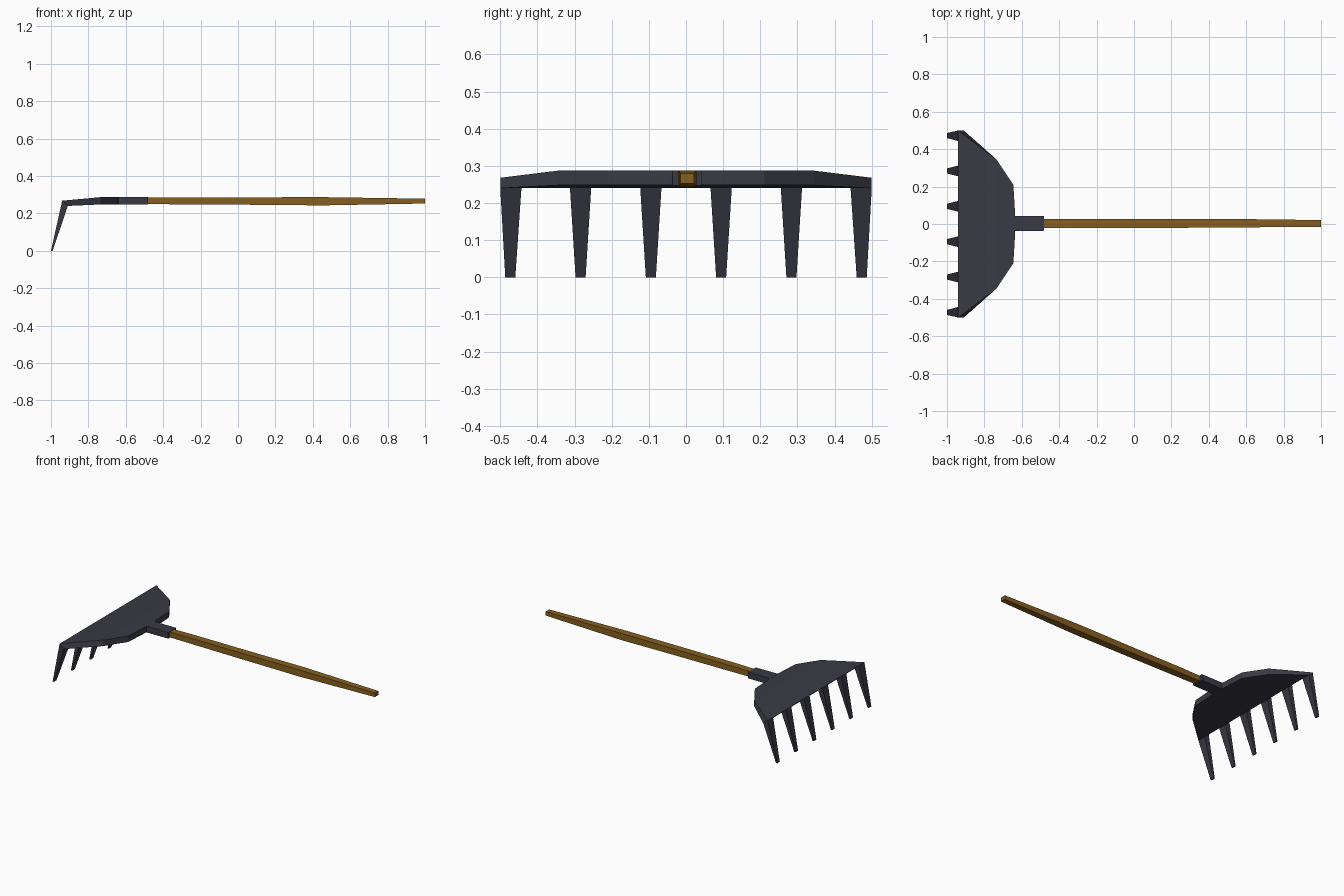
import bpy, bmesh

if "Cube" in bpy.data.objects:
    bpy.data.objects.remove(bpy.data.objects["Cube"])


def material(name, color):
    m = bpy.data.materials.new(name)
    m.diffuse_color = (*color, 1)
    m.use_nodes = True
    m.node_tree.nodes["Principled BSDF"].inputs["Base Color"].default_value = m.diffuse_color
    return m


def loft(name, rings, mat):
    """Skin a chain of four-cornered rings and cap both ends."""
    bm = bmesh.new()
    loops = [[bm.verts.new(p) for p in ring] for ring in rings]
    for a, b in zip(loops, loops[1:]):
        for i in range(4):
            j = (i + 1) % 4
            bm.faces.new((a[i], a[j], b[j], b[i]))
    bm.faces.new(loops[0])
    bm.faces.new(loops[-1])
    bmesh.ops.recalc_face_normals(bm, faces=bm.faces)
    mesh = bpy.data.meshes.new(name)
    bm.to_mesh(mesh)
    bm.free()
    mesh.materials.append(mat)
    obj = bpy.data.objects.new(name, mesh)
    bpy.context.collection.objects.link(obj)
    return obj


def ring(xt, xb, y0, y1, zt, zb):
    """Ring with a top edge at (xt, zt) and a bottom edge at (xb, zb)."""
    return [(xt, y0, zt), (xt, y1, zt), (xb, y1, zb), (xb, y0, zb)]


steel = material("dark_steel", (0.042, 0.042, 0.06))
wood = material("wood", (0.24, 0.115, 0.014))

# Head plate with mitred front edge, narrowing into the neck socket
plate = [(-0.94, -0.91, 0.50, 0.268, 0.24),
         (-0.735, -0.735, 0.345, 0.287, 0.248),
         (-0.645, -0.645, 0.21, 0.287, 0.248),
         (-0.635, -0.635, 0.042, 0.287, 0.248)]
loft("head_plate", [ring(xt, xb, -w, w, zt, zb) for xt, xb, w, zt, zb in plate], steel)
loft("neck_socket", [ring(-0.64, -0.64, -0.038, 0.043, 0.288, 0.247),
                     ring(-0.48, -0.48, -0.036, 0.043, 0.288, 0.247)], steel)

# Six tapered tines bent down from the front edge
for i in range(6):
    y = -0.473 + i * 0.1892
    top = max(-0.4715, min(0.4715, y))
    loft(f"tine_{i + 1}", [ring(-0.94, -0.91, top - 0.0285, top + 0.0285, 0.268, 0.24),
                           ring(-1.0, -0.991, y - 0.0135, y + 0.0135, 0.0, 0.0)], steel)

# Slightly uneven square handle: x, y range, top and bottom
handle = [(-0.52, -0.020, 0.025, 0.284, 0.250),
          (-0.35, -0.021, 0.027, 0.286, 0.249),
          (0.00, -0.022, 0.027, 0.286, 0.247),
          (0.45, -0.019, 0.028, 0.287, 0.243),
          (1.00, -0.015, 0.021, 0.279, 0.253)]
loft("handle", [ring(x, x, y0, y1, zt, zb) for x, y0, y1, zt, zb in handle], wood)
